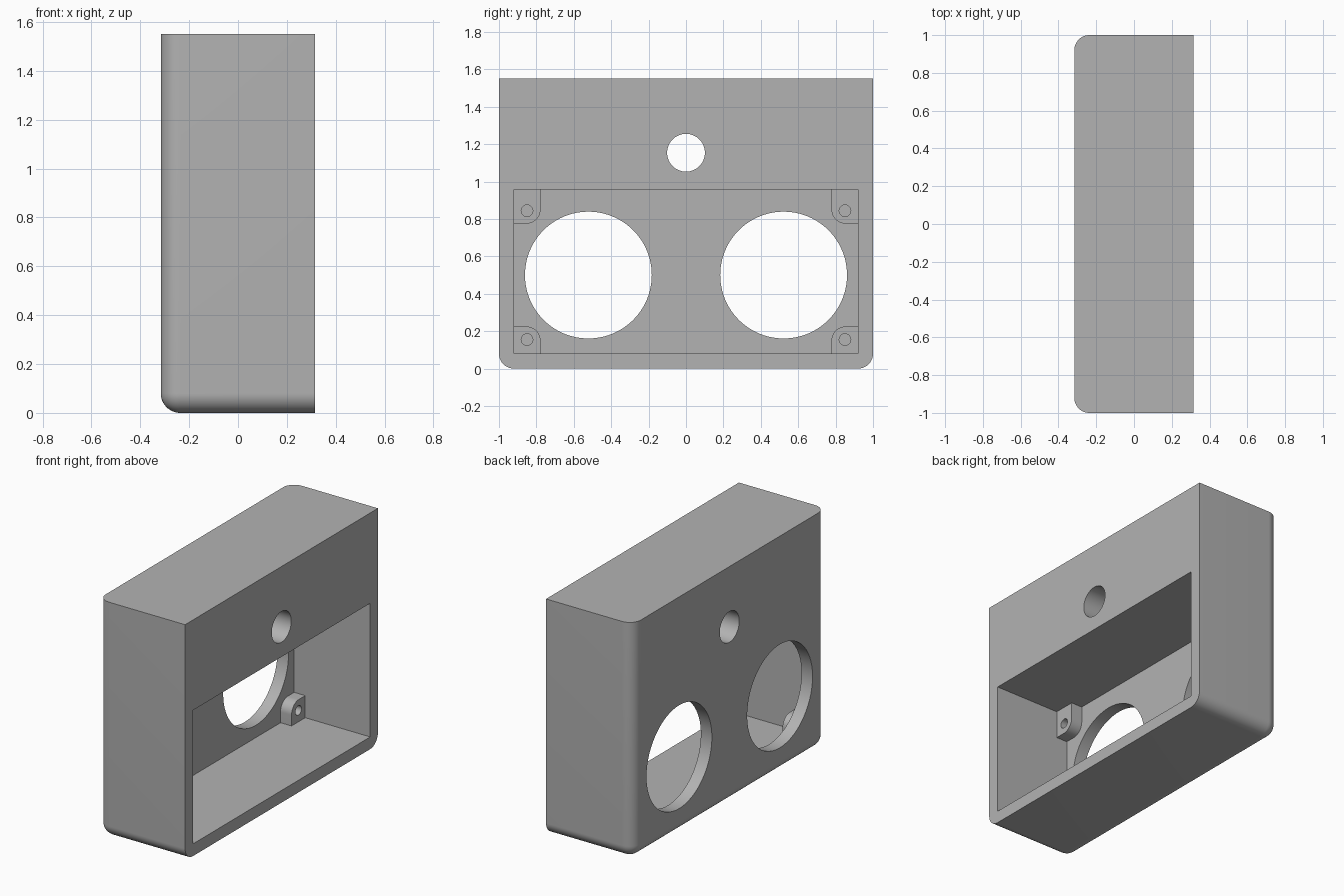
import bpy, bmesh
from math import pi, sin, cos
from mathutils import Matrix, Vector

DEPTH, WIDTH, HEIGHT = 0.632, 2.0, 1.55
WALL, FILLET = 0.08, 0.08
FRONT, BACK = DEPTH / 2, -DEPTH / 2
FLOOR_X = BACK + WALL

cube = bpy.data.objects.get("Cube")
if cube:
    bpy.data.objects.remove(cube, do_unlink=True)

grey = bpy.data.materials.new("grey_plastic")
grey.use_nodes = True
colour = (0.45, 0.45, 0.45, 1)
grey.diffuse_color = colour
grey.node_tree.nodes["Principled BSDF"].inputs["Base Color"].default_value = colour


def make_object(name, bm):
    bmesh.ops.recalc_face_normals(bm, faces=bm.faces)
    mesh = bpy.data.meshes.new(name)
    bm.to_mesh(mesh)
    bm.free()
    mesh.materials.append(grey)
    obj = bpy.data.objects.new(name, mesh)
    bpy.context.collection.objects.link(obj)
    return obj


def box_mesh(low, high):
    low, high = Vector(low), Vector(high)
    bm = bmesh.new()
    bmesh.ops.create_cube(bm, size=1, matrix=Matrix.Translation((low + high) / 2)
                          @ Matrix.Diagonal((*(high - low), 1)))
    return bm


def rod(name, y, z, radius, x0, x1, sides=96):
    """Cylinder along x, used to drill holes."""
    bm = bmesh.new()
    place = Matrix.Translation(((x0 + x1) / 2, y, z)) @ Matrix.Rotation(pi / 2, 4, "Y")
    bmesh.ops.create_cone(bm, cap_ends=True, segments=sides, radius1=radius,
                          radius2=radius, depth=x1 - x0, matrix=place)
    return make_object(name, bm)


def activate(obj):
    bpy.ops.object.select_all(action="DESELECT")
    obj.select_set(True)
    bpy.context.view_layer.objects.active = obj


def cut(target, cutter):
    cutter.hide_render = True
    mod = target.modifiers.new("cut", "BOOLEAN")
    mod.operation, mod.solver, mod.object = "DIFFERENCE", "EXACT", cutter
    activate(target)
    bpy.ops.object.modifier_apply(modifier=mod.name)
    bpy.data.objects.remove(cutter, do_unlink=True)


def smooth(obj):
    activate(obj)
    bpy.ops.object.shade_smooth_by_angle(angle=pi / 6)


# Housing block: every edge rounded except those on the open face and the top
bm = box_mesh((BACK, -WIDTH / 2, 0), (FRONT, WIDTH / 2, HEIGHT))
rounded = [e for e in bm.edges
           if not all(v.co.x > 0 for v in e.verts)
           and not all(v.co.z > HEIGHT / 2 for v in e.verts)]
bmesh.ops.bevel(bm, geom=rounded, offset=FILLET, segments=12, profile=0.5,
                affect="EDGES")
housing = make_object("housing", bm)

# Pocket, two large round windows and the small through hole
POCKET_Y, POCKET_LOW, POCKET_HIGH = WIDTH / 2 - WALL, 0.08, 0.957
cut(housing, make_object("pocket_cutter", box_mesh(
    (FLOOR_X, -POCKET_Y, POCKET_LOW), (FRONT + 0.1, POCKET_Y, POCKET_HIGH))))
for side in (-1, 1):
    cut(housing, rod("window_cutter", side * 0.522, 0.5, 0.339, BACK - 0.1, FLOOR_X + 0.1))
cut(housing, rod("small_hole_cutter", 0, 1.154, 0.101, BACK - 0.1, FRONT + 0.1, 64))
smooth(housing)


# Screw posts in the pocket corners, each with one rounded corner and a bore
def screw_post(name, side, wall_z, inner_z, bore_z):
    embed, radius, inner_y = 0.01, 0.075, 0.778
    up = 1 if inner_z > wall_z else -1
    outer_y, outer_z = POCKET_Y + embed, wall_z - up * embed
    profile = [(outer_y, inner_z), (outer_y, outer_z), (inner_y, outer_z)]
    for i in range(13):
        a = pi / 2 * i / 12
        profile.append((inner_y + radius * (1 - cos(a)),
                        inner_z - up * radius * (1 - sin(a))))
    bm = bmesh.new()
    base = bm.faces.new([bm.verts.new((FLOOR_X - embed, side * y, z)) for y, z in profile])
    top = bmesh.ops.extrude_face_region(bm, geom=[base])["geom"]
    bmesh.ops.translate(bm, vec=(0.08 + embed, 0, 0),
                        verts=[g for g in top if isinstance(g, bmesh.types.BMVert)])
    post = make_object(name, bm)
    cut(post, rod("bore_cutter", side * 0.85, bore_z, 0.031, FLOOR_X - 0.1, FLOOR_X + 0.2, 32))
    smooth(post)


for side, label in ((-1, "right"), (1, "left")):
    # the open face is +x, so these labels refer to the -y and +y ends
    screw_post(f"lower_screw_post_{label}", side, POCKET_LOW, 0.225, 0.155)
    screw_post(f"upper_screw_post_{label}", side, POCKET_HIGH, 0.775, 0.844)
